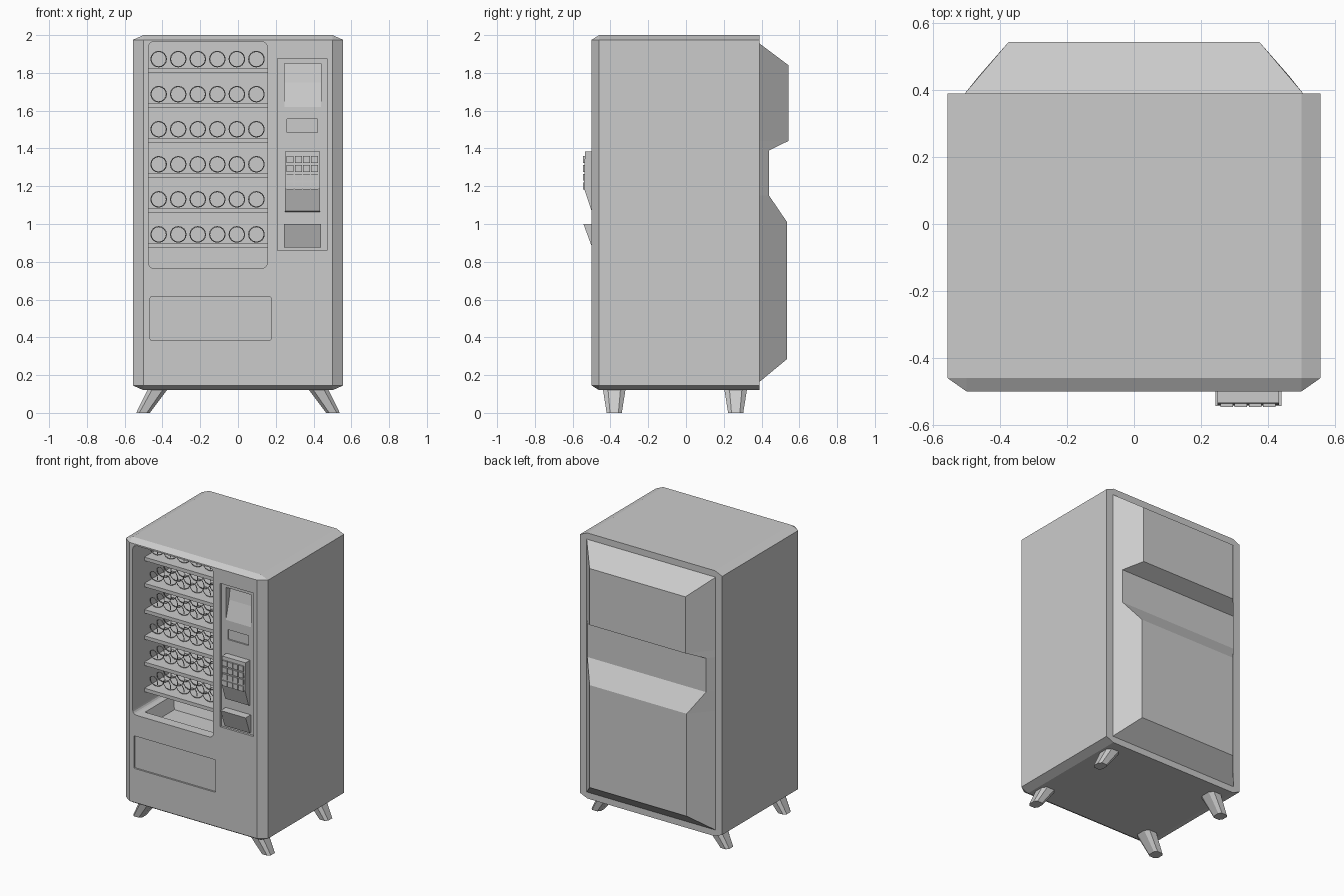
import bpy, bmesh, math
from mathutils import Vector

if "Cube" in bpy.data.objects:
    bpy.data.objects.remove(bpy.data.objects["Cube"])


def finish(name, bm):
    bmesh.ops.recalc_face_normals(bm, faces=bm.faces)
    me = bpy.data.meshes.new(name)
    bm.to_mesh(me)
    bm.free()
    ob = bpy.data.objects.new(name, me)
    bpy.context.collection.objects.link(ob)
    return ob


def hull(name, pts):
    """Convex solid around a few points."""
    bm = bmesh.new()
    for p in pts:
        bm.verts.new(p)
    bmesh.ops.convex_hull(bm, input=bm.verts)
    bmesh.ops.dissolve_limit(bm, angle_limit=0.002, verts=bm.verts, edges=bm.edges)
    return finish(name, bm)


def box(name, x0, x1, y0, y1, z0, z1):
    return hull(name, [(x, y, z) for x in (x0, x1) for y in (y0, y1) for z in (z0, z1)])


def prism(name, profile, x0, x1):
    """Convex (y, z) profile extruded along x."""
    return hull(name, [(x, y, z) for x in (x0, x1) for y, z in profile])


def rounded(name, x0, x1, y0, y1, z0, z1, r, n=4):
    """Box whose corners are rounded in the front view."""
    pts = []
    for k, (cx, cz) in enumerate([(x1 - r, z1 - r), (x0 + r, z1 - r),
                                  (x0 + r, z0 + r), (x1 - r, z0 + r)]):
        for i in range(n + 1):
            a = math.pi / 2 * (k + i / n)
            for y in (y0, y1):
                pts.append((cx + r * math.cos(a), y, cz + r * math.sin(a)))
    return hull(name, pts)


def cut(ob, cutter):
    m = ob.modifiers.new("cut", 'BOOLEAN')
    m.operation = 'DIFFERENCE'
    m.solver = 'EXACT'
    m.object = cutter
    bpy.context.view_layer.update()
    me = bpy.data.meshes.new_from_object(ob.evaluated_get(bpy.context.evaluated_depsgraph_get()))
    ob.modifiers.clear()
    ob.data = me
    bpy.data.objects.remove(cutter)


# Cabinet with chamfered front, top and bottom edges
FRONT, BACK = -0.5, 0.39
pts = [(x, FRONT, z) for x in (-0.5, 0.5) for z in (0.145, 1.975)]
for y in (-0.46, BACK):
    for s in (-1, 1):
        pts += [(s * 0.5, y, 0.12), (s * 0.557, y, 0.145),
                (s * 0.557, y, 1.975), (s * 0.5, y, 2.0)]
cabinet = hull("cabinet", pts)

# Display window, drop bin, delivery flap and control panel recesses
WX0, WX1, WBACK = -0.475, 0.155, 0.05
cut(cabinet, rounded("window_cutter", WX0, WX1, -0.6, WBACK, 0.765, 1.965, 0.03))
top = [(x, y, 0.80) for x in (-0.44, 0.12) for y in (-0.44, -0.10)]
low = [(x, y, 0.68) for x in (-0.40, 0.08) for y in (-0.40, -0.14)]
cut(cabinet, hull("bin_cutter", top + low))
cut(cabinet, rounded("flap_cutter", -0.465, 0.175, -0.6, -0.488, 0.385, 0.615, 0.008, 2))
PANEL = -0.485
cut(cabinet, box("panel_cutter", 0.21, 0.47, -0.6, PANEL, 0.86, 1.875))
cut(cabinet, prism("slope_cutter", [(-0.6, 1.62), (PANEL, 1.62), (-0.45, 1.75),
                                    (-0.435, 1.85), (-0.6, 1.85)], 0.245, 0.44))
cut(cabinet, box("screen_cutter", 0.26, 0.42, -0.6, -0.475, 1.485, 1.555))

# Stepped housing on the back
rows = [(BACK, 1.955, 0.505), (0.543, 1.84, 0.375), (0.543, 1.44, 0.375),
        (0.44, 1.39, 0.465), (0.44, 1.15, 0.465), (0.535, 1.01, 0.38),
        (0.535, 0.285, 0.38), (BACK, 0.165, 0.505)]
bm = bmesh.new()
mid = [[bm.verts.new((s * w, y, z)) for s in (-1, 1)] for y, z, w in rows]
rim = [[bm.verts.new((s * 0.505, BACK, z)) for s in (-1, 1)] for y, z, w in rows]
for i in range(len(rows) - 1):
    bm.faces.new((mid[i][0], mid[i][1], mid[i + 1][1], mid[i + 1][0]))
    for s in (0, 1):
        bm.faces.new((mid[i][s], rim[i][s], rim[i + 1][s], mid[i + 1][s]))
bmesh.ops.remove_doubles(bm, verts=bm.verts, dist=0.0005)
finish("back_housing", bm)

# One spiral wire shared by all product slots
curve = bpy.data.curves.new("coil", 'CURVE')
curve.dimensions = '3D'
curve.bevel_depth = 0.003
curve.bevel_resolution = 0
turns, steps, radius = 5, 16, 0.041
sp = curve.splines.new('POLY')
sp.points.add(turns * steps)
for i, p in enumerate(sp.points):
    a = 2 * math.pi * i / steps
    p.co = (radius * math.cos(a), 0.38 * i / (turns * steps), radius * math.sin(a), 1)

# Shelves with a front lip and six coils each
SHELF_FRONT = -0.36
for r in range(6):
    zc = 1.873 - 0.1856 * r
    box("shelf", WX0, WX1, SHELF_FRONT, WBACK, zc - 0.058, zc - 0.046)
    box("shelf_lip", WX0, WX1, SHELF_FRONT - 0.008, SHELF_FRONT, zc - 0.071, zc - 0.046)
    for c in range(6):
        coil = bpy.data.objects.new("coil", curve)
        coil.location = (-0.42 + 0.1035 * c, SHELF_FRONT, zc)
        bpy.context.collection.objects.link(coil)

# Keypad block with its sixteen keys
prism("keypad_block", [(PANEL + 0.01, 1.385), (-0.535, 1.385), (-0.54, 1.19),
                       (-0.5, 1.07), (PANEL + 0.01, 1.06)], 0.25, 0.433)
for i in range(4):
    for j in range(4):
        x, z = 0.258 + 0.0425 * i, 1.182 + 0.047 * j
        box("key", x, x + 0.037, -0.546, -0.53, z, z + 0.037)

# Coin return wedge
prism("coin_return", [(PANEL + 0.01, 1.0), (-0.543, 1.0), (-0.497, 0.875),
                      (PANEL + 0.01, 0.875)], 0.243, 0.44)


# Splayed legs with chamfered corners
def chamfered(cx, cy, hx, hy, z):
    k = 0.55
    return [(cx + sx * a, cy + sy * b, z) for sx in (-1, 1) for sy in (-1, 1)
            for a, b in ((hx, hy * k), (hx * k, hy))]


for s in (-1, 1):
    for name, y in (("front_leg", -0.38), ("back_leg", 0.263)):
        hull(name, chamfered(s * 0.425, y, 0.052, 0.06, 0.125)
             + chamfered(s * 0.503, y, 0.036, 0.04, 0.0))
